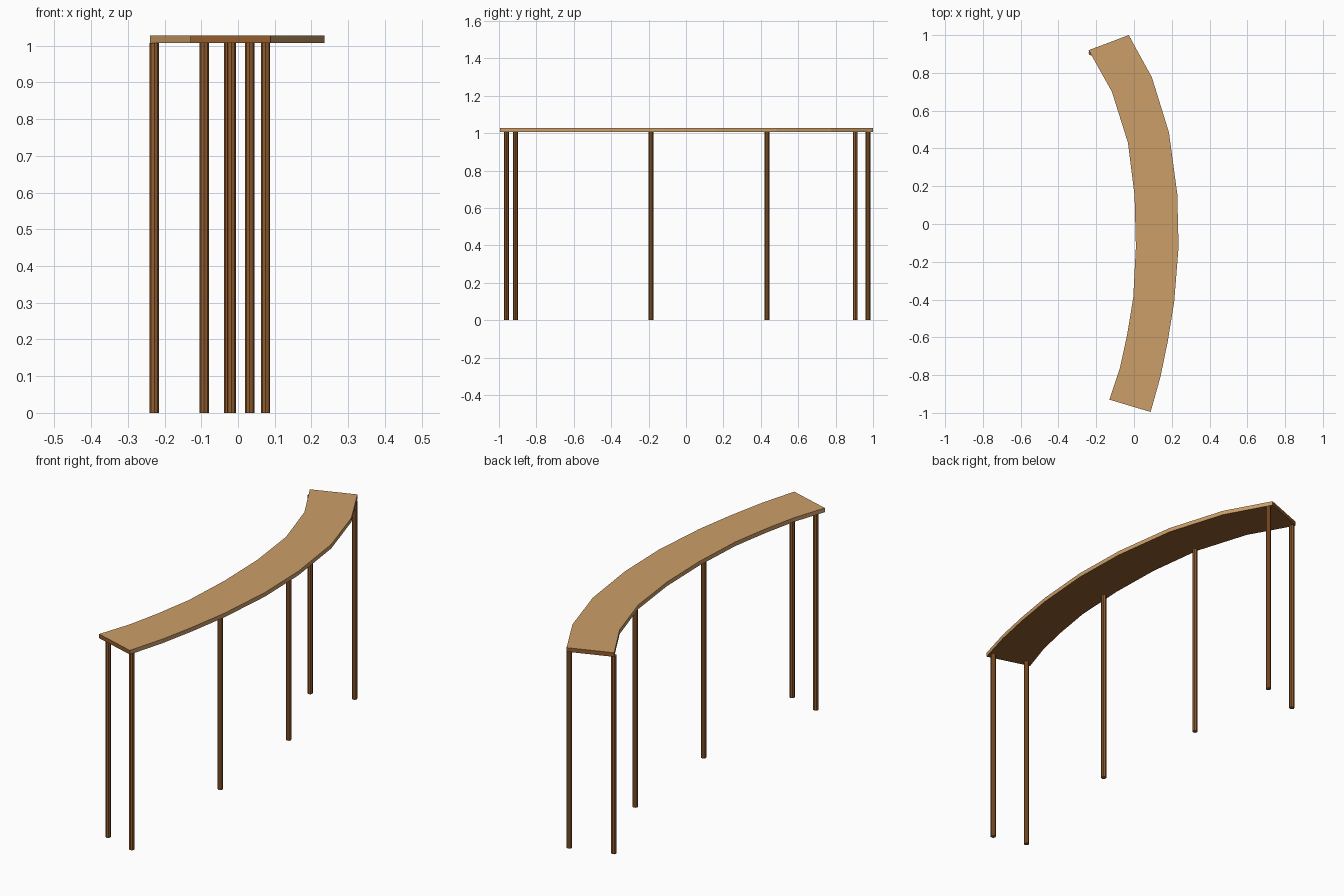
import bpy, bmesh

if "Cube" in bpy.data.objects:
    bpy.data.objects.remove(bpy.data.objects["Cube"])

LEG_R = 0.0125
Z0, Z1 = 1.007, 1.028


def material(name, rgb):
    m = bpy.data.materials.new(name)
    m.diffuse_color = (*rgb, 1)
    m.use_nodes = True
    m.node_tree.nodes["Principled BSDF"].inputs["Base Color"].default_value = m.diffuse_color
    return m


tan = material("light_wood", (0.60, 0.345, 0.14))
brown = material("brown_wood", (0.29, 0.108, 0.026))


def finish(name, bm, mats):
    bmesh.ops.recalc_face_normals(bm, faces=bm.faces)
    me = bpy.data.meshes.new(name)
    bm.to_mesh(me)
    bm.free()
    for m in mats:
        me.materials.append(m)
    ob = bpy.data.objects.new(name, me)
    bpy.context.collection.objects.link(ob)
    return ob


# Curved counter top: inner and outer edge points, back to front
inner = [(-0.24, 0.92), (-0.117, 0.70), (-0.032, 0.43), (0.003, 0.15), (0.01, -0.12),
         (-0.004, -0.39), (-0.037, -0.59), (-0.074, -0.76), (-0.13, -0.93)]
outer = [(-0.028, 1.0), (0.095, 0.776), (0.185, 0.485), (0.229, 0.16), (0.236, -0.12),
         (0.213, -0.41), (0.179, -0.62), (0.14, -0.81), (0.088, -0.995)]
bm = bmesh.new()
rings = [[bm.verts.new((*p, z)) for p, z in ((i, Z0), (o, Z0), (o, Z1), (i, Z1))]
         for i, o in zip(inner, outer)]
for a, b in zip(rings, rings[1:]):
    for k in range(4):
        f = bm.faces.new((a[k], a[(k + 1) % 4], b[(k + 1) % 4], b[k]))
        f.material_index = 1 if k == 0 else 0   # brown underside
for end in (rings[0], rings[-1]):               # brown end faces
    bm.faces.new(end).material_index = 1
finish("counter_top", bm, (tan, brown))

# Legs: one at each corner, two along the inner edge
legs = {
    "back_inner_leg": (-0.228, 0.905), "back_outer_leg": (-0.025, 0.973),
    "middle_back_leg": (-0.018, 0.433), "middle_front_leg": (0.032, -0.187),
    "front_inner_leg": (-0.092, -0.912), "front_outer_leg": (0.075, -0.96),
}
for name, (x, y) in legs.items():
    bm = bmesh.new()
    bmesh.ops.create_cone(bm, cap_ends=True, segments=8, radius1=LEG_R,
                          radius2=LEG_R, depth=Z0)
    bmesh.ops.translate(bm, verts=bm.verts, vec=(0, 0, Z0 / 2))
    finish(name, bm, (brown,)).location = (x, y, 0)
